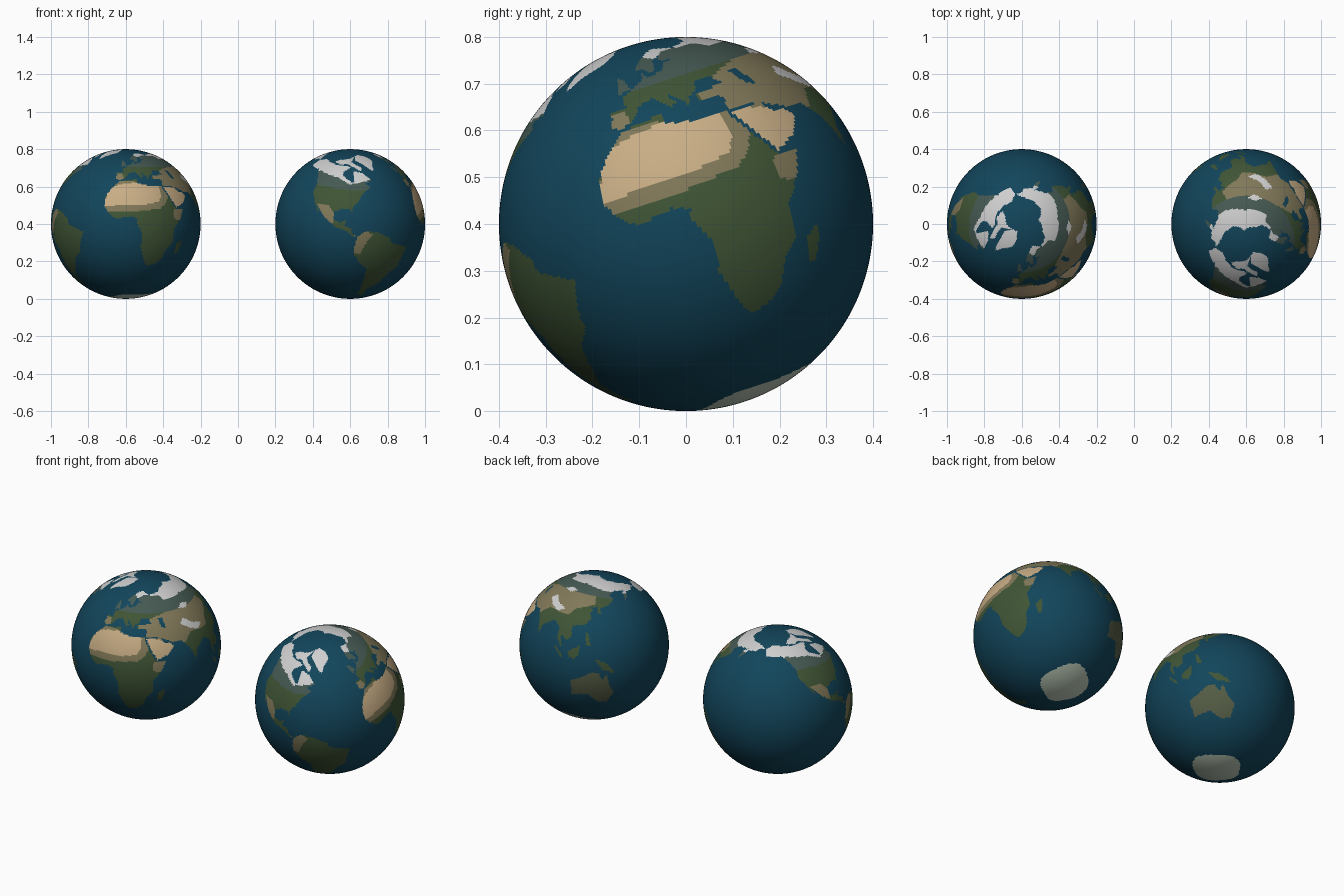
import bpy, bmesh
from math import atan2, asin, cos, degrees, radians
from mathutils import Matrix

if "Cube" in bpy.data.objects:
    bpy.data.objects.remove(bpy.data.objects["Cube"])

R = 0.4
COLOURS = {
    "ocean": (.006, .06, .105), "forest": (.05, .09, .036), "steppe": (.22, .19, .1),
    "desert": (.58, .42, .235), "taiga": (.06, .1, .085), "snow": (.62, .62, .62),
    "polar_ice": (.48, .57, .46), "outback": (.09, .11, .06),
}
INDEX = {name: i for i, name in enumerate(COLOURS)}

# Finely divided globe shared by both objects
mesh = bpy.data.meshes.new("globe")
bm = bmesh.new()
bmesh.ops.create_uvsphere(bm, u_segments=340, v_segments=170, radius=R)
bm.faces.ensure_lookup_table()
cells = []
for f in bm.faces:
    c = f.calc_center_median().normalized()
    cells.append((degrees(atan2(c.x, -c.y)), degrees(asin(c.z)), f))
    f.smooth = True

for name, rgb in COLOURS.items():
    m = bpy.data.materials.new(name)
    m.diffuse_color = (*rgb, 1)
    m.use_nodes = True
    m.node_tree.nodes["Principled BSDF"].inputs["Base Color"].default_value = m.diffuse_color
    mesh.materials.append(m)


def inside(x, y, pts):
    hit = False
    for (x1, y1), (x2, y2) in zip(pts, pts[1:] + pts[:1]):
        if (y1 > y) != (y2 > y) and x < x1 + (y - y1) * (x2 - x1) / (y2 - y1):
            hit = not hit
    return hit


def paint(colour, pts, over_land=False):
    """Colour every cell inside a longitude/latitude outline."""
    w, e = min(p[0] for p in pts), max(p[0] for p in pts)
    s, n = min(p[1] for p in pts), max(p[1] for p in pts)
    for lon, lat, f in cells:
        if w <= lon <= e and s <= lat <= n and (f.material_index or not over_land):
            if inside(lon, lat, pts):
                f.material_index = INDEX[colour]


# Africa and its large island
paint("forest", [(-17, 21), (-13, 28), (-6, 35), (10, 37), (11, 33), (20, 31), (33, 31), (37, 22),
                 (43, 12), (51, 12), (47, 4), (40, -4), (40, -15), (35, -20), (32, -28), (26, -33),
                 (19, -34), (15, -27), (12, -17), (13, -8), (9, 0), (9, 4), (4, 6), (-8, 4),
                 (-13, 8), (-17, 14)])
paint("forest", [(44, -23), (44, -16), (49, -12), (50, -16), (47, -24)])
# Europe
paint("forest", [(-9, 37), (-9, 43), (-2, 43.5), (-4, 48), (3, 51), (8, 54), (9, 57), (11, 54),
                 (20, 55), (23, 59), (30, 60), (22, 61), (25, 65), (18, 62), (17, 57), (13, 56),
                 (10, 59), (5, 60), (12, 66), (20, 70), (28, 71), (40, 67), (60, 69), (60, 36),
                 (36, 36.5), (27, 37), (27, 40.5), (41, 41), (37, 46), (30, 46), (28, 42), (24, 40),
                 (22, 37), (19, 41), (13, 45.5), (18, 40), (15.5, 38), (9, 44), (3, 42.5),
                 (-1, 37.5), (-6, 36)])
paint("forest", [(-5, 50), (1, 51), (-2, 57), (-5, 58)])
# Asia
paint("forest", [(60, 69), (70, 73), (85, 74), (104, 77), (113, 74), (130, 71), (160, 70),
                 (180, 69), (180, 65), (177, 62), (163, 60), (162, 56), (157, 51), (156, 58),
                 (160, 61), (143, 59), (136, 54), (141, 50), (135, 43), (128, 40), (129, 35),
                 (126, 35), (125, 40), (118, 39), (122, 37), (119, 34), (122, 30), (118, 24),
                 (108, 21), (109, 12), (105, 9), (100, 13), (103, 2), (98, 9), (97, 17), (90, 22),
                 (80, 15), (78, 8), (73, 18), (67, 25), (57, 26), (48, 30), (35, 31), (36, 37),
                 (60, 37)])
paint("forest", [(-180, 69), (-170, 66), (-180, 65)])
paint("desert", [(35, 30), (48, 30), (51, 25), (56, 25), (59, 22), (52, 16), (44, 13), (39, 21)])
# The Americas
paint("forest", [(-168, 66), (-162, 59), (-152, 59), (-140, 60), (-130, 54), (-124, 47),
                 (-124, 40), (-117, 32), (-110, 23), (-114, 31), (-106, 23), (-97, 16), (-87, 13),
                 (-82, 8), (-77, 8), (-83, 11), (-83, 15), (-88, 16), (-87, 21), (-91, 19),
                 (-97, 21), (-97, 27), (-90, 30), (-84, 30), (-81, 25), (-81, 31), (-76, 35),
                 (-70, 42), (-64, 45), (-60, 47), (-66, 50), (-56, 52), (-64, 60), (-72, 62),
                 (-78, 62), (-78, 52), (-82, 52), (-94, 58), (-94, 62), (-82, 67), (-90, 69),
                 (-115, 69), (-128, 70), (-156, 71)])
paint("forest", [(-78, 8), (-72, 12), (-62, 10.5), (-51, 4), (-50, 0), (-35, -6), (-39, -15),
                 (-41, -22), (-48, -26), (-54, -34), (-58, -38), (-65, -42), (-68, -50),
                 (-66, -55), (-74, -52), (-73, -40), (-70, -20), (-76, -14), (-81, -5), (-80, 1)])
# Southern islands and Australia
paint("outback", [(114, -22), (122, -18), (130, -12), (136, -12), (140, -17), (142, -11),
                  (146, -19), (153, -26), (150, -37), (141, -38), (131, -31.5), (116, -35)])
paint("forest", [(131, -1), (141, -3), (150, -10), (138, -8)])
paint("forest", [(109, 1), (117, 7), (118, 1), (115, -4), (110, -3)])
paint("forest", [(95, 5), (104, -2), (105, -6), (100, -1)])
paint("forest", [(120, 18), (122, 18), (126, 8), (122, 8)])

# Climate belts laid over the land
paint("taiga", [(-12, 50), (40, 50), (90, 48), (130, 50), (180, 48), (180, 80), (-12, 80)], True)
paint("taiga", [(-180, 49), (-100, 46), (-50, 43), (-50, 80), (-180, 80)], True)
paint("steppe", [(27, 36), (28, 41), (45, 47), (60, 50), (90, 50), (120, 50), (122, 42),
                 (105, 35), (100, 28), (78, 30), (70, 23), (48, 28), (35, 31)], True)
paint("steppe", [(-18, 10), (10, 10), (28, 12), (34, 16), (38, 23), (34, 32), (-8, 36), (-18, 18)], True)
paint("steppe", [(40, 4), (41, 12), (52, 13), (48, 3)], True)
paint("steppe", [(-10, 36), (-10, 42), (-3, 42), (-2, 36)], True)
paint("desert", [(-18, 14), (15, 15), (27, 17), (31, 22), (30, 32), (10, 34), (-5, 32), (-14, 29)], True)
paint("steppe", [(-115, 32), (-103, 32), (-97, 25), (-97, 18), (-106, 20)], True)
paint("steppe", [(-82, -5), (-82, 8), (-72, 13), (-66, 9), (-72, 2), (-76, -6)], True)

# Snow: northern coasts, mountains and arctic islands
paint("snow", [(15, 66), (22, 63), (30, 67), (60, 65), (63, 60), (100, 61), (130, 57), (180, 58),
               (180, 80), (15, 80)], True)
paint("snow", [(-180, 60), (-150, 58), (-130, 59), (-100, 56), (-84, 50), (-64, 52), (-50, 54),
               (-50, 80), (-180, 80)], True)
paint("snow", [(70, 38), (76, 42), (84, 36), (95, 33), (88, 29), (78, 33)], True)
paint("snow", [(77, 50), (84, 53), (95, 52), (88, 48)], True)
paint("snow", [(-125, 72), (-115, 76), (-85, 79), (-62, 82), (-75, 77), (-80, 74), (-62, 66),
               (-66, 62), (-74, 66), (-88, 71), (-105, 70)])
paint("snow", [(-45, 60), (-53, 67), (-55, 70), (-68, 76), (-60, 82), (-30, 83.5), (-18, 78),
               (-22, 71), (-38, 66)])

# Inland sea
paint("ocean", [(48, 45), (53, 46), (54, 37), (50, 38)])

# Southern ice cap, wider on its eastern side
for lon, lat, f in cells:
    if lat < -71 + 4 * cos(radians(lon - 95)) + cos(radians(4 * lon)):
        f.material_index = INDEX["polar_ice"]

bm.to_mesh(mesh)
bm.free()

# Two globes: one upright, one turned and tilted towards the front
for name, x, turn, tilt in (("left_globe", -0.6, 0, 0), ("right_globe", 0.6, 83.5, 18)):
    ob = bpy.data.objects.new(name, mesh)
    bpy.context.collection.objects.link(ob)
    ob.matrix_world = (Matrix.Translation((x, 0, R)) @ Matrix.Rotation(radians(tilt), 4, 'X')
                       @ Matrix.Rotation(radians(turn), 4, 'Z'))
